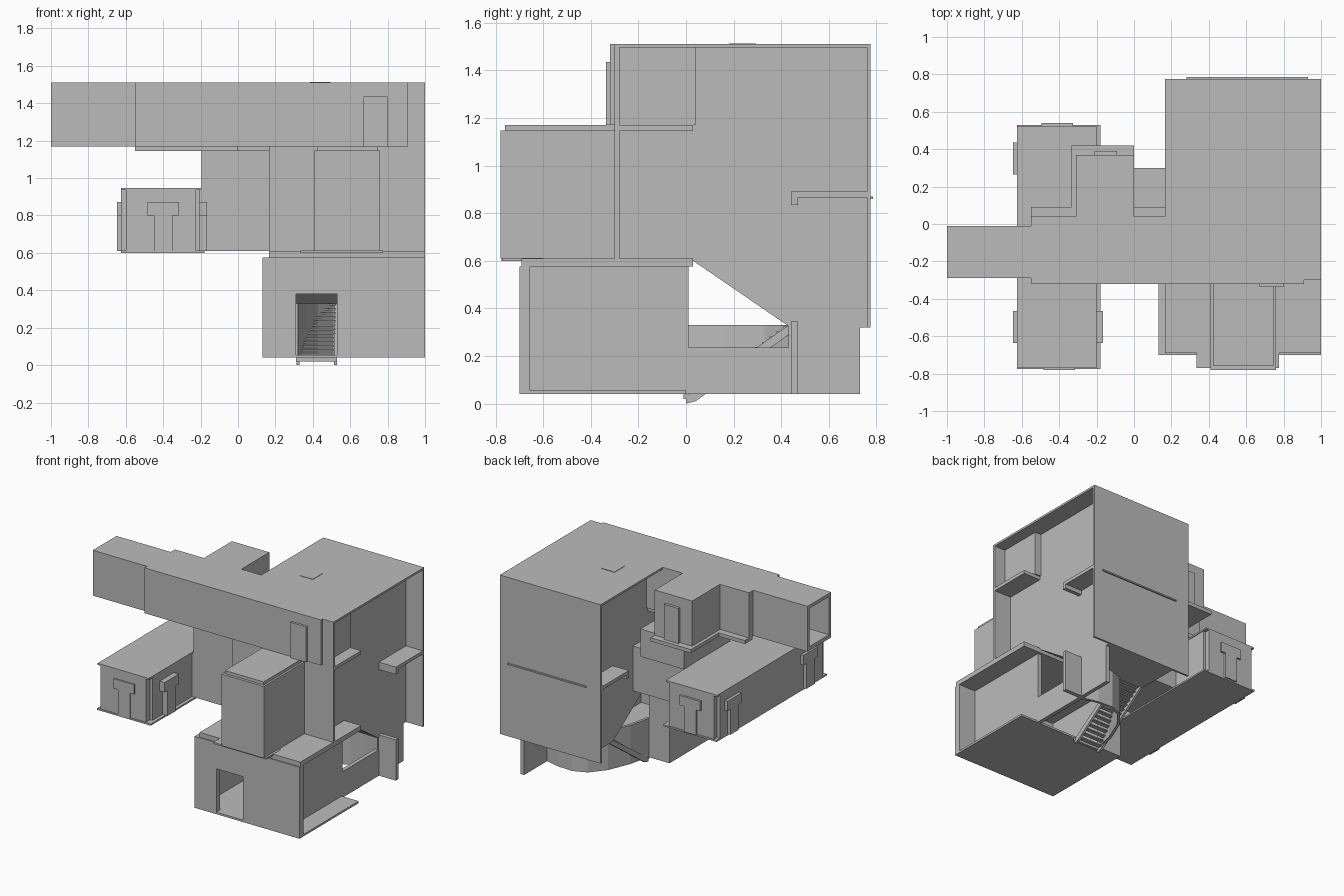
import bpy
import bmesh
from mathutils import Vector

default_cube = bpy.data.objects.get("Cube")
if default_cube:
    bpy.data.objects.remove(default_cube, do_unlink=True)

# One plain plaster colour for the whole house
PLASTER = (0.5, 0.5, 0.5, 1.0)
plaster = bpy.data.materials.new("plain grey plaster")
plaster.use_nodes = True
plaster.diffuse_color = PLASTER
plaster.node_tree.nodes["Principled BSDF"].inputs["Base Color"].default_value = PLASTER


def finish(name, mesh_data):
    bmesh.ops.recalc_face_normals(mesh_data, faces=mesh_data.faces)
    mesh = bpy.data.meshes.new(name)
    mesh_data.to_mesh(mesh)
    mesh_data.free()
    mesh.materials.append(plaster)
    part = bpy.data.objects.new(name, mesh)
    bpy.context.collection.objects.link(part)
    return part


def box(name, x, y, z):
    """Box given by its range on each axis."""
    mesh_data = bmesh.new()
    bmesh.ops.create_cube(mesh_data, size=1)
    for vert in mesh_data.verts:
        for axis, (low, high) in enumerate((x, y, z)):
            vert.co[axis] = high if vert.co[axis] > 0 else low
    return finish(name, mesh_data)


def side_prism(name, profile, x):
    """Profile of (y, z) points extruded along x."""
    mesh_data = bmesh.new()
    face = mesh_data.faces.new([mesh_data.verts.new((x[0], y, z)) for y, z in profile])
    extruded = bmesh.ops.extrude_face_region(mesh_data, geom=[face])
    moved = [item for item in extruded["geom"] if isinstance(item, bmesh.types.BMVert)]
    bmesh.ops.translate(mesh_data, verts=moved, vec=Vector((x[1] - x[0], 0, 0)))
    return finish(name, mesh_data)


# Tall main block, with its underside sloping over the stairs
WALL = (0.3, 0.86)
ROOF = (0.165, 1.0)
side_prism("main_block", [(-0.29, 0.6), (0.03, 0.6), (0.38, 0.36), (0.44, 0.32),
                          (0.76, 0.32), (0.76, 1.5), (-0.29, 1.5)], WALL)
box("main_roof", ROOF, (-0.295, 0.77), (1.495, 1.51))
box("back_panel", ROOF, (0.76, 0.775), (0.32, 1.51))
box("back_panel_strip", (0.28, 0.93), (0.77, 0.785), (0.86, 0.87))
box("upper_front_panel", ROOF, (-0.3, -0.28), (0.61, 1.51))
box("skylight", (0.385, 0.495), (0.18, 0.295), (1.505, 1.513))

# Ledges in the recesses on both sides
for side, span in (("left", (0.86, 1.0)), ("right", (0.165, 0.3))):
    box(side + "_front_ledge", span, (-0.29, 0.03), (1.145, 1.17))
    box(side + "_back_ledge", span, (0.44, 0.76), (0.865, 0.89))
    box(side + "_ledge_lip", span, (0.44, 0.47), (0.835, 0.89))

# Lower room with an open doorway
ROOM = (0.13, 1.0)
ROOM_Z = (0.04, 0.575)
FRONT = (-0.7, -0.655)
box("lower_floor", ROOM, (-0.7, 0), (0.04, 0.055))
box("lower_lid", (0.165, 1.0), (-0.69, 0.03), (0.575, 0.61))
box("lower_front_right", (0.13, 0.31), FRONT, ROOM_Z)
box("lower_front_left", (0.53, 1.0), FRONT, ROOM_Z)
box("lower_front_lintel", (0.31, 0.53), FRONT, (0.38, 0.575))
box("lower_wall_right", (0.13, 0.17), (-0.66, 0.01), ROOM_Z)
box("lower_wall_left", (0.83, 0.86), (-0.66, 0.01), ROOM_Z)
box("lower_wall_back", (0.13, 0.3), (-0.02, 0.01), ROOM_Z)

# Terrace walls round the stairs
box("terrace_low_wall", (0.83, 0.86), (0, 0.45), (0.04, 0.235))
box("terrace_back_wall", (0.83, 0.86), (0.45, 0.73), (0.04, 0.325))
box("terrace_fin", (0.85, 1.0), (0.44, 0.47), (0.04, 0.345))
curved = bmesh.new()
path = [(0.86, 0.45), (0.72, 0.485), (0.6, 0.49), (0.5, 0.45),
        (0.41, 0.34), (0.34, 0.17), (0.3, 0)]
for start, end in zip(path, path[1:]):
    corners = [(*start, 0.04), (*end, 0.04), (*end, 0.33), (*start, 0.33)]
    curved.faces.new([curved.verts.new(corner) for corner in corners])
bmesh.ops.remove_doubles(curved, verts=curved.verts, dist=0.0001)
curved_wall = finish("terrace_curved_wall", curved)
thickness = curved_wall.modifiers.new("thickness", "SOLIDIFY")
thickness.thickness = 0.02

# Stairs
STEPS = 14
STAIR_X = (0.32, 0.52)
for step in range(STEPS):
    y = 0.02 + 0.42 * step / STEPS
    z = 0.03 + 0.31 * step / STEPS
    box("stair_tread", STAIR_X, (y, y + 0.03), (z, z + 0.008))
for edge in STAIR_X:
    side_prism("stair_stringer", [(0, 0), (0.04, 0.01), (0.46, 0.31), (0.46, 0.35),
                                  (0, 0.03)], (edge - 0.008, edge + 0.008))
box("stair_foot", (0.31, 0.53), (-0.01, 0.01), (0.02, 0.04))

# Bay above the doorway
box("bay", (0.41, 0.76), (-0.78, -0.29), (0.61, 1.147))
box("bay_cap", (0.425, 0.745), (-0.76, -0.28), (1.145, 1.17))
box("bay_base", (0.335, 0.775), (-0.77, -0.6), (0.6, 0.612))

# Long upper arm, ending in an open tube
ARM_Z = (1.17, 1.51)
box("upper_arm", (-0.55, 0.91), (-0.32, 0.04), ARM_Z)
TUBE = (-1.0, -0.55)
box("tube_floor", TUBE, (-0.29, -0.01), (1.17, 1.2))
box("tube_roof", TUBE, (-0.29, -0.01), (1.485, 1.51))
for side, span in (("front", (-0.29, -0.265)), ("back", (-0.035, -0.01))):
    box("tube_wall_" + side, TUBE, span, ARM_Z)
box("arm_door", (0.67, 0.8), (-0.337, -0.31), (1.17, 1.435))

# Room behind the arm with its terrace slab
box("back_room", (-0.31, 0), (0.03, 0.37), ARM_Z)
box("back_room_door", (-0.21, -0.09), (0.36, 0.39), (1.17, 1.435))
box("back_room_slab", (-0.335, 0), (0, 0.42), (1.145, 1.172))
box("arm_back_slab", (-0.55, -0.33), (0, 0.09), (1.145, 1.172))
box("small_back_box", (0, 0.17), (0.03, 0.09), (1.14, 1.2))

# Links between the wing and the main block
box("wing_link", (-0.25, 0.31), (-0.25, 0.2), (0.61, 0.945))
box("upper_link", (-0.195, 0.168), (-0.25, 0.3), (0.94, 1.147))

# Low wing with notched corners
WING_Z = (0.61, 0.945)
box("wing_body", (-0.625, -0.205), (-0.72, 0.49), WING_Z)
box("wing_ends", (-0.6, -0.225), (-0.77, 0.525), WING_Z)
box("wing_roof", (-0.625, -0.2), (-0.77, 0.525), (0.935, 0.947))
box("wing_base", (-0.625, -0.18), (-0.775, 0.53), (0.6, 0.612))


def t_window(name, across, along, outward, depth):
    """T-shaped window: wide head over a narrow lower panel."""
    for piece, half, z in (("head", 0.085, (0.8, 0.873)), ("panel", 0.05, (0.61, 0.8))):
        span = (along - half, along + half)
        sides = (outward - depth, outward + depth)
        x, y = (span, sides) if across == "x" else (sides, span)
        box(name + "_" + piece, x, y, z)


t_window("wing_front_window", "x", -0.4, -0.77, 0.01)
t_window("wing_back_window", "x", -0.41, 0.525, 0.015)
t_window("wing_outer_front_window", "y", -0.55, -0.625, 0.022)
t_window("wing_outer_back_window", "y", 0.35, -0.625, 0.022)
t_window("wing_inner_window", "y", -0.55, -0.19, 0.025)
